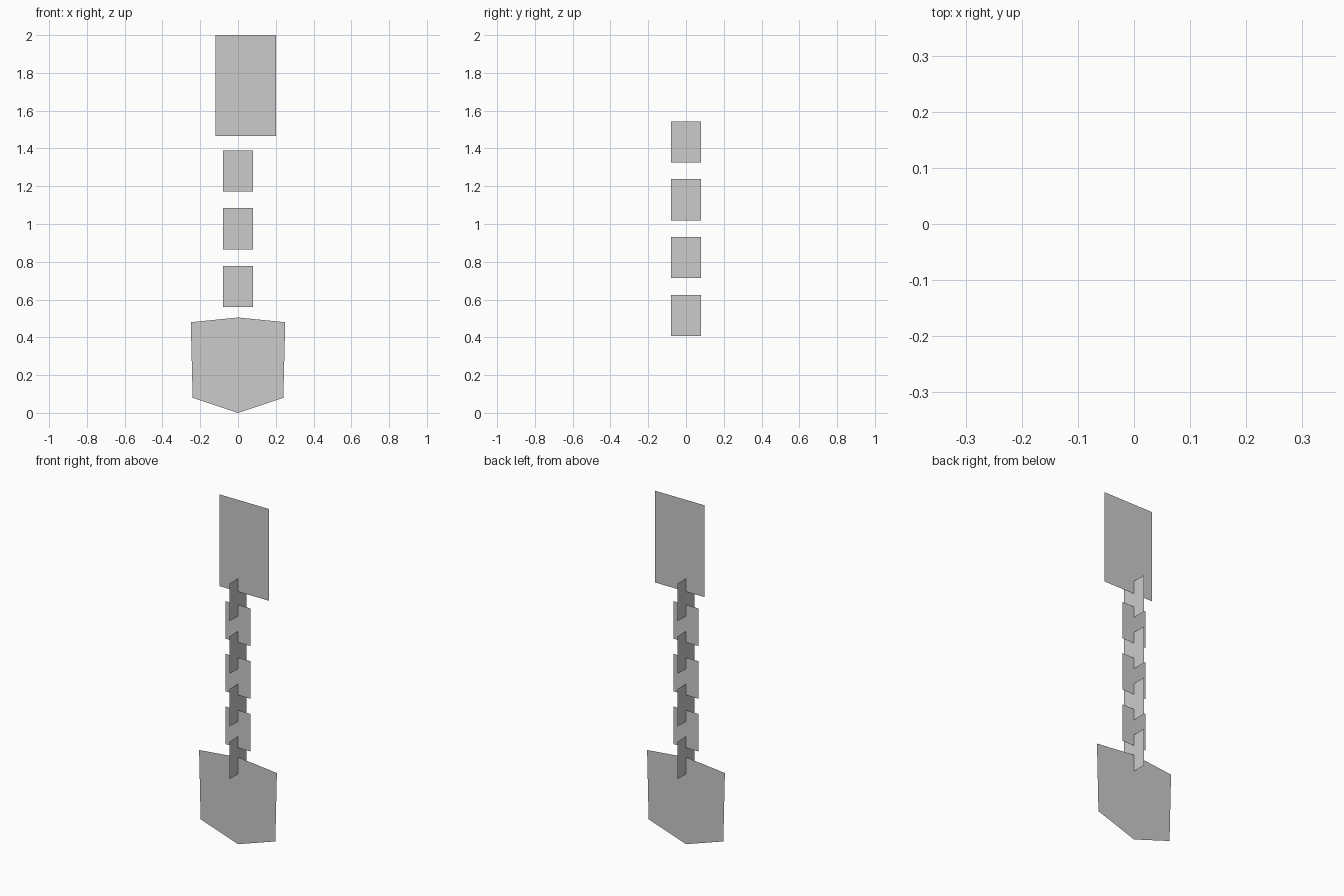
import bpy

if "Cube" in bpy.data.objects:
    bpy.data.objects.remove(bpy.data.objects["Cube"])


def card(name, outline, axis="x"):
    """Flat single-face card; outline is (across, z), lying along x or y."""
    if axis == "x":
        verts = [(a, 0, z) for a, z in outline]
    else:
        verts = [(0, a, z) for a, z in outline]
    mesh = bpy.data.meshes.new(name)
    mesh.from_pydata(verts, [], [list(range(len(verts)))])
    mesh.update()
    obj = bpy.data.objects.new(name, mesh)
    bpy.context.collection.objects.link(obj)
    return obj


def rect(left, right, bottom, top):
    return [(left, bottom), (right, bottom), (right, top), (left, top)]


# Top mounting plate, slightly off centre
card("top_plate", rect(-0.12, 0.20, 1.467, 2.0))

# Chain: seven cards, alternately turned by 90 degrees
half_w, half_h = 0.079, 0.109
for i in range(7):
    z = 1.434 - i * 0.153
    card(f"chain_link_{i + 1}",
         rect(-half_w, half_w, z - half_h, z + half_h),
         "y" if i % 2 == 0 else "x")

# Hanging pendant plate with pointed bottom and shallow peaked top
right_side = [(0.24, 0.08), (0.25, 0.48)]
left_side = [(-x, z) for x, z in reversed(right_side)]
card("hanging_plate", [(0, 0)] + right_side + [(0, 0.505)] + left_side)
